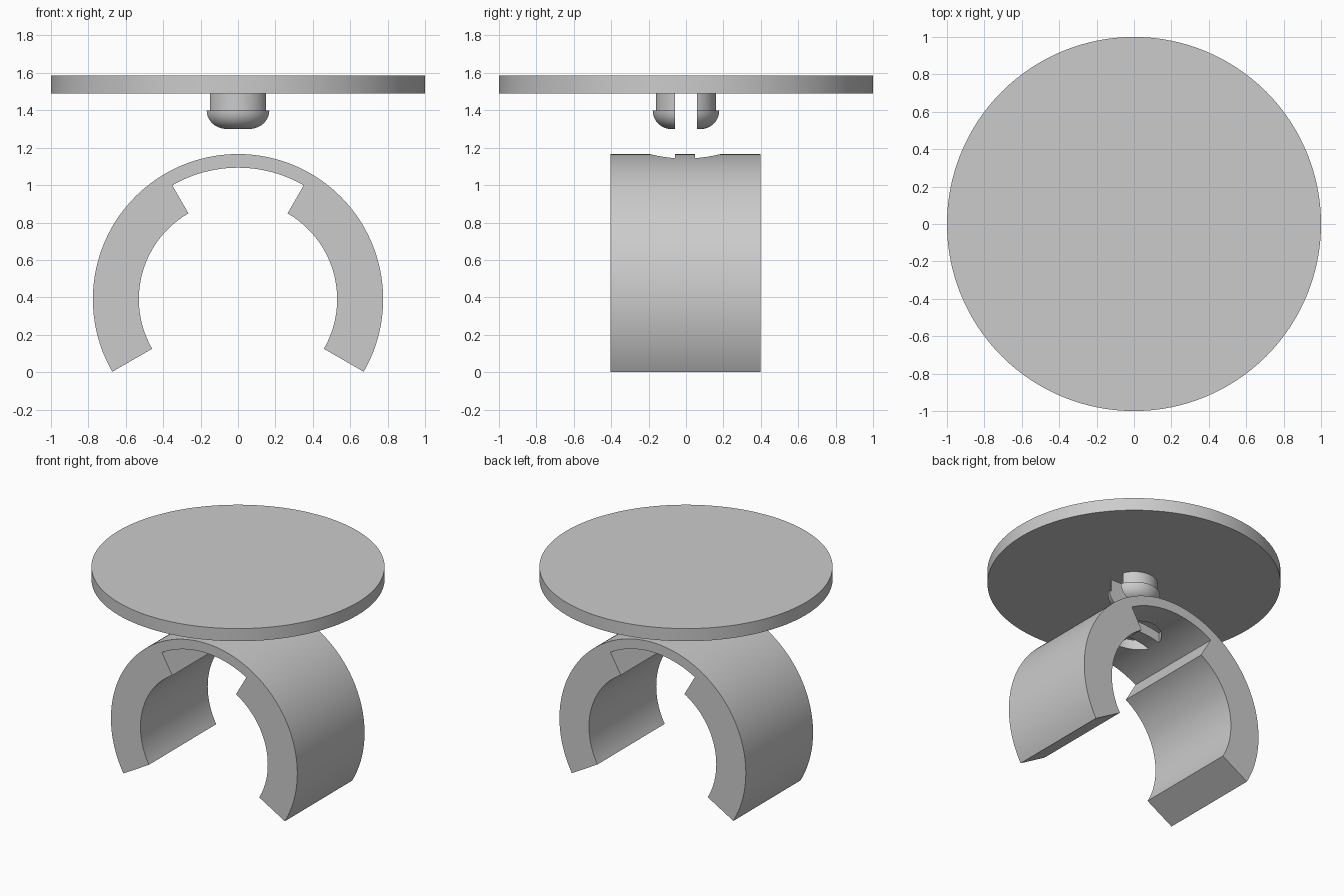
import bpy, bmesh
from math import pi, cos, sin, radians
from mathutils import Vector

if "Cube" in bpy.data.objects:
    bpy.data.objects.remove(bpy.data.objects["Cube"])


def finish(bm, name, angle=30):
    bmesh.ops.recalc_face_normals(bm, faces=bm.faces)
    me = bpy.data.meshes.new(name)
    bm.to_mesh(me)
    bm.free()
    ob = bpy.data.objects.new(name, me)
    bpy.context.collection.objects.link(ob)
    smooth(ob, angle)
    return ob


def smooth(ob, angle=30):
    bpy.ops.object.select_all(action='DESELECT')
    ob.select_set(True)
    bpy.context.view_layer.objects.active = ob
    bpy.ops.object.shade_smooth_by_angle(angle=radians(angle))


def extrude(points, direction):
    bm = bmesh.new()
    face = bm.faces.new([bm.verts.new(p) for p in points])
    new = bmesh.ops.extrude_face_region(bm, geom=[face])['geom']
    bmesh.ops.translate(bm, vec=direction,
                        verts=[v for v in new if isinstance(v, bmesh.types.BMVert)])
    return bm


def lathe(profile, steps=96):
    bm = bmesh.new()
    verts = [bm.verts.new((r, 0, z)) for r, z in profile]
    edges = [bm.edges.new(pair) for pair in zip(verts, verts[1:])]
    bmesh.ops.spin(bm, geom=verts + edges, axis=(0, 0, 1), cent=(0, 0, 0),
                   angle=2 * pi, steps=steps, use_merge=True)
    bmesh.ops.remove_doubles(bm, verts=bm.verts, dist=1e-5)
    return bm


def arc(radius, start, end, n):
    for i in range(n + 1):
        a = radians(start + (end - start) * i / n)
        yield (radius * cos(a), CLIP_Y, CLIP_Z + radius * sin(a))


# Open ring clip with a thinned pocket at the top
CLIP_Z, CLIP_Y = 0.39, -0.403
outline = (list(arc(0.776, -30, 210, 96)) + list(arc(0.53, 210, 120, 36))
           + list(arc(0.703, 120, 60, 24)) + list(arc(0.53, 60, -30, 36)))
clip = finish(extrude(outline, Vector((0, 0.8, 0))), "ring_clip")

# Two half-round slots, leaving a crossbar between them
for side in (-1, 1):
    r, y = 0.19, 0.053
    x = (r * r - y * y) ** 0.5
    a0 = math_angle = Vector((x, y)).angle(Vector((1, 0)))
    half = [(r * cos(a0 + (pi - 2 * a0) * i / 40),
             side * r * sin(a0 + (pi - 2 * a0) * i / 40) - 0.005, 1.0)
            for i in range(41)]
    cutter = finish(extrude(half, Vector((0, 0, 0.25))), "slot_cutter")
    cutter.hide_render = True
    mod = clip.modifiers.new("slot", 'BOOLEAN')
    mod.operation, mod.object, mod.solver = 'DIFFERENCE', cutter, 'EXACT'
    bpy.context.view_layer.objects.active = clip
    bpy.ops.object.modifier_apply(modifier=mod.name)
    bpy.data.objects.remove(cutter)
smooth(clip)

# Round top plate
finish(lathe([(0, 1.49), (1, 1.49), (1, 1.585), (0, 1.585)], 128), "top_plate")

# Split snap peg: stem with a rounded lip, cut into two halves
lip = [(0.08 + 0.098 * sin(radians(a)), 1.4 - 0.1 * cos(radians(a)))
       for a in range(0, 91, 9)]
for side, label in ((-1, "front"), (1, "back")):
    bm = lathe([(0, 1.3)] + lip + [(0.161, 1.4), (0.161, 1.495), (0, 1.495)])
    bmesh.ops.bisect_plane(bm, geom=bm.verts[:] + bm.edges[:] + bm.faces[:],
                           plane_co=(0, side * 0.06, 0), plane_no=(0, -side, 0),
                           clear_outer=True)
    bmesh.ops.holes_fill(bm, edges=[e for e in bm.edges if e.is_boundary])
    finish(bm, "peg_half_" + label)
